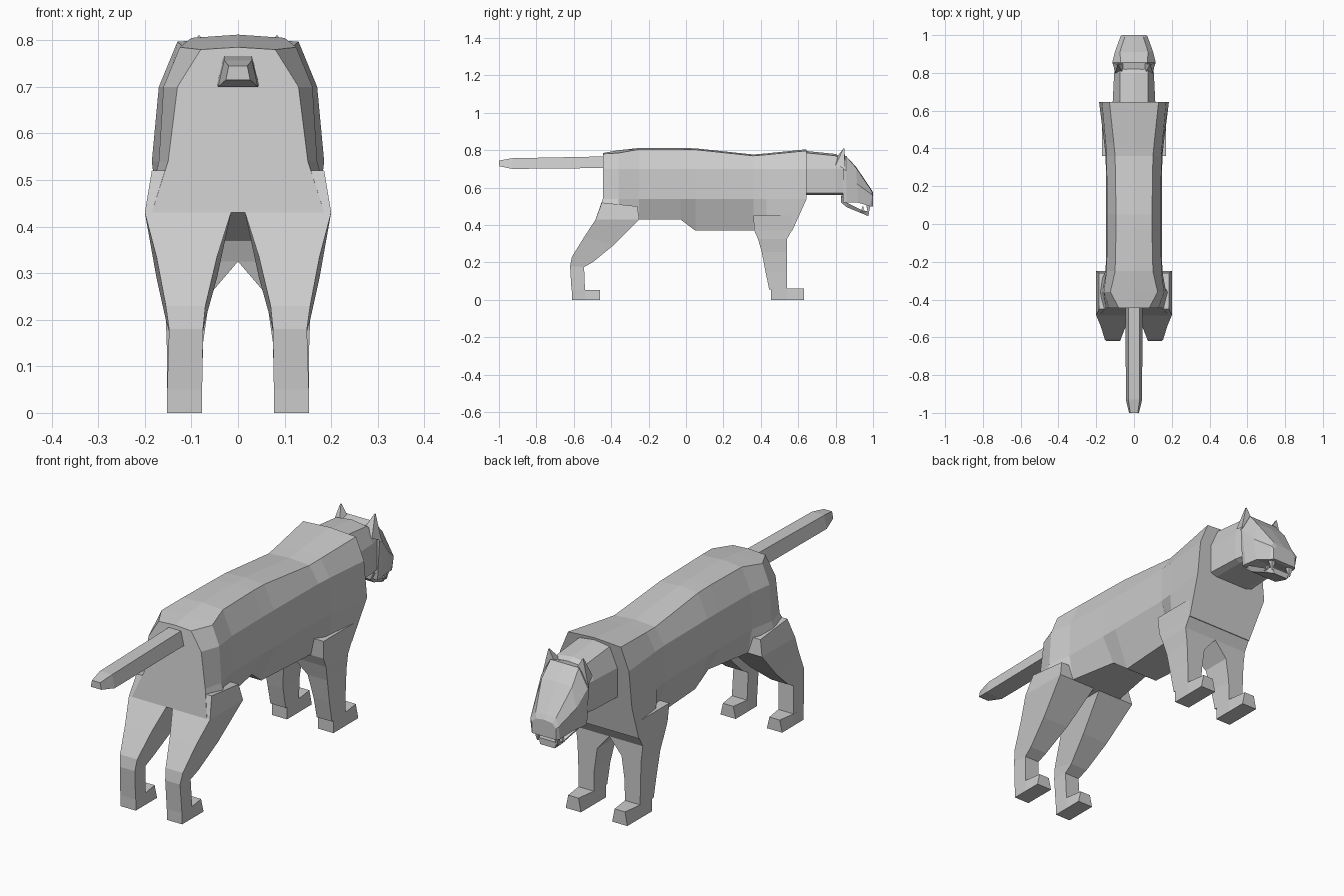
import bpy, bmesh

cube = bpy.data.objects.get("Cube")
if cube:
    bpy.data.objects.remove(cube, do_unlink=True)

grey = bpy.data.materials.new("light_grey")
grey.use_nodes = True
COLOUR = (0.6, 0.6, 0.6, 1)
grey.diffuse_color = COLOUR
grey.node_tree.nodes["Principled BSDF"].inputs["Base Color"].default_value = COLOUR


def loft(name, rings):
    """Skin a list of closed rings of (x, y, z) points and cap both ends."""
    bm = bmesh.new()
    vs = [[bm.verts.new(p) for p in ring] for ring in rings]
    n = len(vs[0])
    for a, b in zip(vs, vs[1:]):
        for i in range(n):
            j = (i + 1) % n
            bm.faces.new((a[i], a[j], b[j], b[i]))
    bm.faces.new(vs[0])
    bm.faces.new(vs[-1])
    bmesh.ops.recalc_face_normals(bm, faces=bm.faces)
    me = bpy.data.meshes.new(name)
    bm.to_mesh(me)
    bm.free()
    me.materials.append(grey)
    ob = bpy.data.objects.new(name, me)
    bpy.context.collection.objects.link(ob)
    return ob


def ring(half):
    """Mirror a half section, given from top to bottom, into a closed ring."""
    return half + [(-x, y, z) for x, y, z in reversed(half) if x > 0]


def section(y, pts, lean=0):
    """Body section at y; below z = 0.54 it leans along y."""
    return ring([(x, y - lean * max(0, 0.54 - z), z) for x, z in pts])


# Body, from rump to chest
loft("body", [
    section(-0.445, [(0, .785), (.08, .78), (.13, .70), (.15, .54), (.185, .43), (.015, .43)], .35),
    section(-0.36, [(0, .80), (.125, .785), (.16, .70), (.17, .54), (.20, .43), (.015, .43)]),
    section(-0.25, [(0, .812), (.10, .805), (.145, .70), (.15, .54), (.13, .43), (.015, .43)]),
    section(-0.03, [(0, .812), (.095, .805), (.142, .70), (.147, .54), (.09, .43), (.015, .43)]),
    section(0.05, [(0, .81), (.095, .803), (.142, .70), (.147, .54), (.08, .37), (.035, .37)]),
    section(0.36, [(0, .777), (.10, .77), (.145, .70), (.15, .54), (.10, .37), (.035, .37)]),
    section(0.43, [(0, .783), (.107, .776), (.15, .70), (.158, .54), (.15, .37), (.035, .37)]),
    section(0.645, [(0, .805), (.13, .797), (.17, .70), (.185, .54), (.165, .37), (.035, .37)], .45),
])

# Neck
loft("neck", [
    ring([(0, y, t), (.075, y, t - .01), (w, y, .70), (w, y, .57), (.08, y, .56)])
    for y, t, w in ((.60, .80, .115), (.80, .78, .105), (.86, .74, .095))
])

# Skull, sloping from the brow to the nose
loft("head", [
    ring([(0, .815, .765), (.06, .82, .76), (.11, .84, .70), (.10, .84, .52)]),
    ring([(0, .855, .77), (.07, .855, .77), (.115, .855, .69), (.10, .86, .52)]),
    ring([(0, .91, .71), (.075, .91, .705), (.10, .915, .62), (.09, .92, .52)]),
    ring([(0, .988, .595), (.05, .988, .59), (.07, .997, .56), (.068, .985, .50)]),
    ring([(0, 1, .575), (.04, 1, .57), (.06, 1, .55), (.06, 1, .50)]),
])

# Lower jaw
loft("jaw", [
    ring([(w, y, t), (w * .8, y, b)])
    for y, t, b, w in ((.83, .56, .52, .09), (.86, .52, .495, .085),
                       (.95, .475, .458, .06), (.975, .475, .447, .045))
])

# Tail
loft("tail", [
    [(wt, y, t), (-wt, y, t), (-wb, y, b), (wb, y, b)]
    for y, t, b, wt, wb in ((-.42, .767, .705, .03, .045), (-.93, .757, .70, .03, .043),
                            (-1, .745, .715, .02, .026))
])


def leg(name, s, rows):
    """Rows: inner x, outer x, back (y, z), front (y, z)."""
    loft(name, [[(s * xi, *b), (s * xo, *b), (s * xo, *f), (s * xi, *f)]
                for xi, xo, b, f in rows])


def foot(name, s, y0, y1, y2, h):
    loft(name, [[(s * (.077 + i), y, 0), (s * (.152 - i), y, 0),
                 (s * (.152 - i - k), y, h), (s * (.077 + i + k), y, h)]
                for y, i, k in ((y0, 0, 0), (y1, 0, 0), (y2, 0, .012))])


for side, s in (("left", 1), ("right", -1)):
    # Hind leg: thigh, hock and shank
    leg(side + "_hind_leg", s, [
        (.015, .185, (-.45, .52), (-.26, .50)),
        (.015, .20, (-.483, .43), (-.25, .43)),
        (.045, .175, (-.545, .335), (-.39, .29)),
        (.07, .155, (-.61, .23), (-.50, .20)),
        (.075, .148, (-.62, .18), (-.545, .175)),
        (.077, .152, (-.612, .05), (-.54, .05))])
    foot(side + "_hind_foot", s, -.61, -.54, -.46, .053)
    # Foreleg, meeting the other at the middle of the chest
    leg(side + "_foreleg", s, [
        (0, .17, (.36, .45), (.60, .45)),
        (0, .165, (.365, .37), (.565, .37)),
        (0, .165, (.385, .325), (.54, .325)),
        (.06, .157, (.405, .255), (.54, .255)),
        (.075, .153, (.425, .15), (.54, .15)),
        (.077, .152, (.445, .055), (.54, .055))])
    foot(side + "_forefoot", s, .455, .54, .63, .06)
    # Ear, a small pyramid
    loft(side + "_ear", [
        [(s * .05, .85, .755), (s * .112, .85, .70), (s * .10, .80, .72), (s * .06, .80, .755)],
        [(s * x, y, .81) for x, y in ((.082, .847), (.086, .847), (.086, .842), (.082, .842))]])
    # Upper and lower fangs
    for label, y, z0, z1 in (("upper", .975, .505, .462), ("lower", .945, .47, .50)):
        loft(f"{side}_{label}_fang", [
            [(s * (.048 + dx * r), y + dy * r, z)
             for dx, dy in ((-1, -1), (1, -1), (1, 1), (-1, 1))]
            for z, r in ((z0, .011), (z1, .002))])
